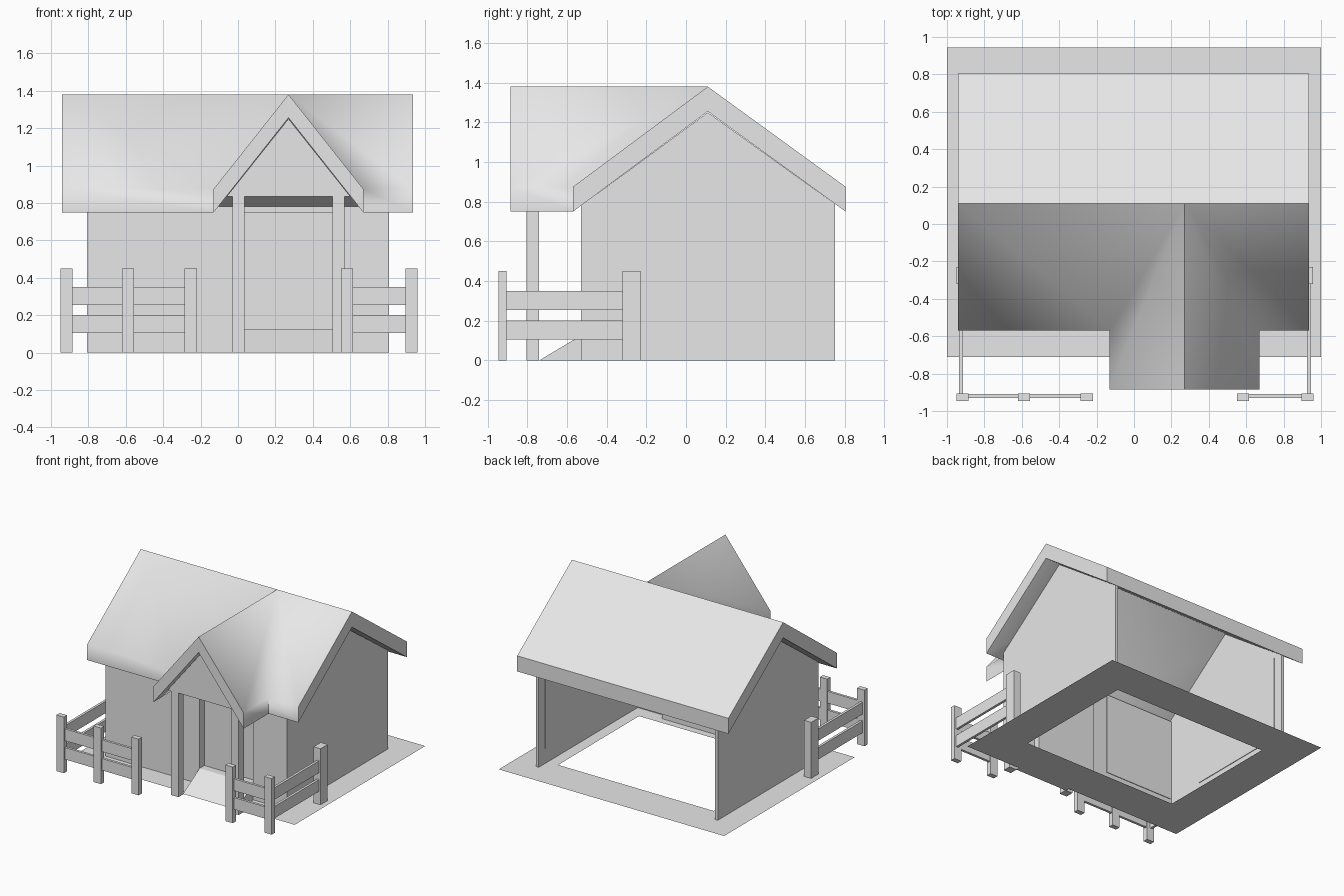
import bpy, bmesh
from math import degrees
from mathutils import Vector

cube = bpy.data.objects.get("Cube")
if cube:
    bpy.data.objects.remove(cube, do_unlink=True)

GREY = (0.8, 0.8, 0.8, 1)
grey = bpy.data.materials.new("plain_grey")
grey.use_nodes = True
grey.diffuse_color = GREY
grey.node_tree.nodes["Principled BSDF"].inputs["Base Color"].default_value = GREY


def finish(name, bm):
    mesh = bpy.data.meshes.new(name)
    bm.to_mesh(mesh)
    bm.free()
    mesh.materials.append(grey)
    obj = bpy.data.objects.new(name, mesh)
    bpy.context.collection.objects.link(obj)
    return obj


def prism(name, outline, axis, lo, hi):
    """Extrude a 2D outline from lo to hi along axis 0 (x), 1 (y) or 2 (z)."""
    bm = bmesh.new()
    ring = []
    for point in outline:
        co = list(point)
        co.insert(axis, lo)
        ring.append(bm.verts.new(co))
    face = bm.faces.new(ring)
    if hi != lo:
        moved = bmesh.ops.extrude_face_region(bm, geom=[face], use_keep_orig=True)["geom"]
        shift = Vector((0, 0, 0))
        shift[axis] = hi - lo
        bmesh.ops.translate(bm, vec=shift,
                            verts=[g for g in moved if isinstance(g, bmesh.types.BMVert)])
        bmesh.ops.recalc_face_normals(bm, faces=bm.faces)
    return finish(name, bm)


def box(name, x0, x1, y0, y1, z0, z1):
    return prism(name, [(x0, y0), (x1, y0), (x1, y1), (x0, y1)], 2, z0, z1)


# Ground: flat border around an open floor
bm = bmesh.new()
outer = [(-1, -.71), (1, -.71), (1, .945), (-1, .945)]
inner = [(-.69, -.39), (.69, -.39), (.69, .635), (-.69, .635)]
rings = [[bm.verts.new((x, y, 0)) for x, y in ring] for ring in (outer, inner)]
for i in range(4):
    j = (i + 1) % 4
    bm.faces.new((rings[0][i], rings[0][j], rings[1][j], rings[1][i]))
finish("ground_border", bm)

# Side walls with gable tops, and their inner panels
T = .025
gable = [(-.53, 0), (.75, 0), (.75, .79), (.11, 1.25), (-.53, .78)]
panel = [(-.19, .12), (.67, .12), (.67, .8), (-.19, .8)]
for side, s in (("left", 1), ("right", -1)):
    prism(side + "_wall", gable, 0, s * .807, s * (.807 - T))
    prism(side + "_wall_panel", panel, 0, s * (.807 - T), s * (.802 - T))

# Front wall with a recessed doorway
box("front_wall_right", -.807, .03, -.53, -.53 + T, 0, .78)
box("front_wall_left", .505, .807, -.53, -.53 + T, 0, .78)
box("front_wall_lintel", .03, .505, -.53, -.53 + T, .75, .78)
box("front_wall_panel", -.77, -.16, -.53 + T, -.525 + T, .12, .76)
box("door", .03, .505, -.47, -.45, 0, .78)
for side, x in (("right", .03 - T), ("left", .505)):
    box("door_jamb_" + side, x, x + T, -.53, -.45, 0, .78)

# Ramp up to the door
prism("door_ramp", [(-.74, 0), (-.47, 0), (-.47, .125), (-.53, .125)], 0, .03, .505)

# Main roof and porch roof as one shell, thickened straight down
PX = .27
RIDGE, EAVE, THICK = 1.38, .875, .125
points = {
    "ridge_r": (-.94, .11, RIDGE), "ridge_m": (PX, .11, RIDGE), "ridge_l": (.935, .11, RIDGE),
    "front_r": (-.94, -.57, EAVE), "valley_r": (PX - .4, -.57, EAVE),
    "valley_l": (PX + .4, -.57, EAVE), "front_l": (.935, -.57, EAVE),
    "porch_m": (PX, -.885, RIDGE), "porch_r": (PX - .4, -.885, EAVE),
    "porch_l": (PX + .4, -.885, EAVE),
    "back_r": (-.94, .805, EAVE), "back_l": (.935, .805, EAVE),
}
slopes = [
    "ridge_r front_r valley_r ridge_m", "ridge_m valley_l front_l ridge_l",
    "ridge_m valley_r porch_r porch_m", "ridge_m porch_m porch_l valley_l",
    "ridge_r ridge_m ridge_l back_l back_r",
]
bm = bmesh.new()
v = {key: bm.verts.new(co) for key, co in points.items()}
tops = [bm.faces.new([v[key] for key in names.split()]) for names in slopes]
under = bmesh.ops.extrude_face_region(bm, geom=tops, use_keep_orig=True)["geom"]
bmesh.ops.translate(bm, vec=(0, 0, -THICK),
                    verts=[g for g in under if isinstance(g, bmesh.types.BMVert)])
bmesh.ops.recalc_face_normals(bm, faces=bm.faces)
for f in bm.faces:
    f.smooth = True
# Soft valleys and front eaves, sharp ridges, ends and back eave
for e in bm.edges:
    at_back = all(p.co.y > .5 for p in e.verts)
    e.smooth = not at_back and degrees(e.calc_face_angle(0)) < 62
finish("roof", bm)

# Porch gable panel and posts
prism("porch_gable", [(PX - .33, .835), (PX + .33, .835), (PX, 1.25)], 1, -.805, -.74)
for side, x in (("right", -.03), ("left", .505)):
    box("porch_post_" + side, x, x + .065, -.805, -.74, 0, .835)

# Fences: posts, then two rails along each run
RAILS = {"lower": (.105, .2), "upper": (.255, .35)}
for i, x in enumerate((-.95, -.62, -.285, .55, .895)):
    box(f"fence_front_post_{i + 1}", x, x + .065, -.945, -.905, 0, .45)
for side, x in (("right", -.95), ("left", .895)):
    box(f"fence_side_post_{side}", x, x + .062, -.32, -.23, 0, .45)
for level, (z0, z1) in RAILS.items():
    box(f"fence_front_rail_right_{level}", -.89, -.28, -.93, -.91, z0, z1)
    box(f"fence_front_rail_left_{level}", .61, .9, -.93, -.91, z0, z1)
    for side, x in (("right", -.935), ("left", .925)):
        box(f"fence_side_rail_{side}_{level}", x, x + .02, -.91, -.31, z0, z1)
